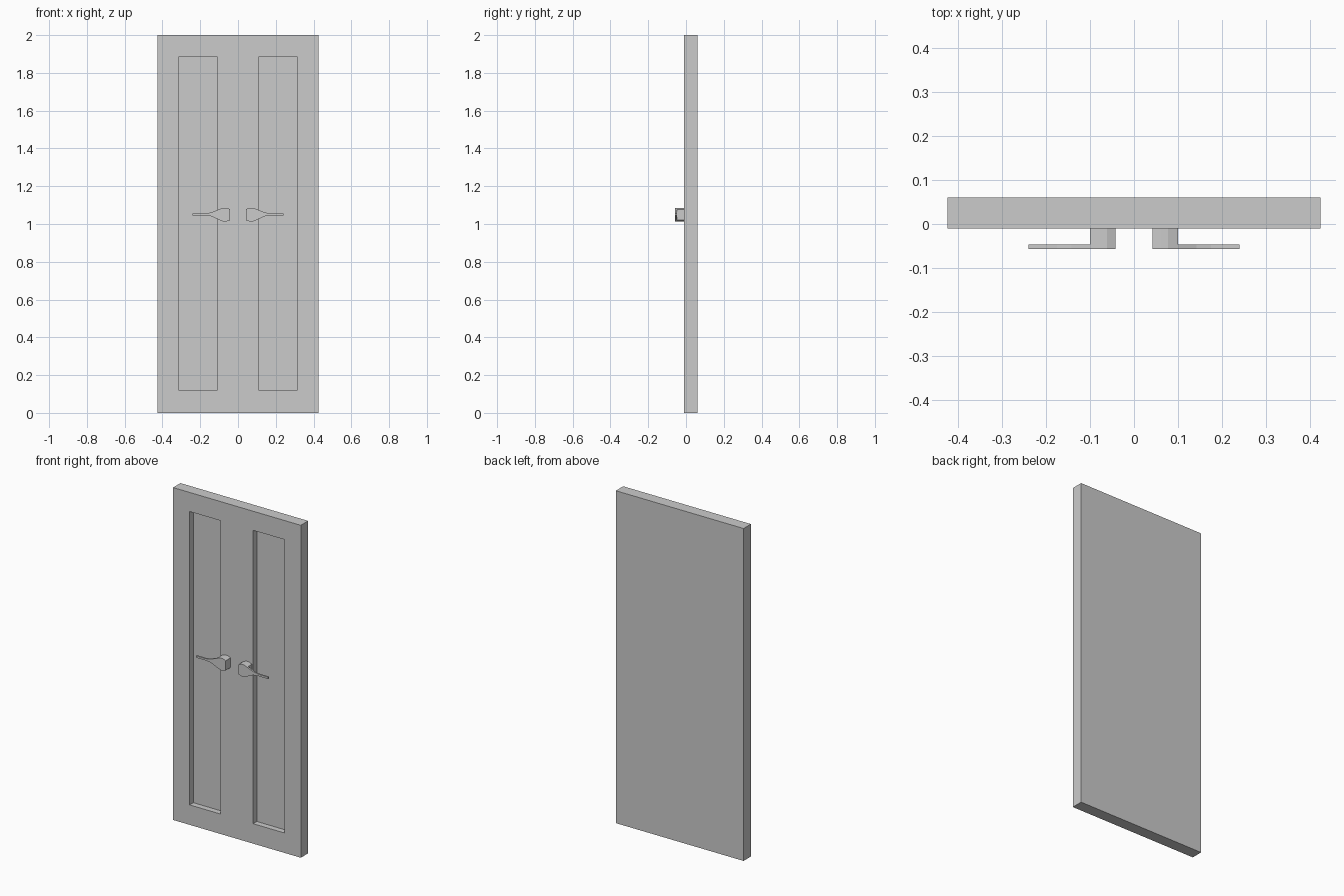
import bpy, bmesh

if "Cube" in bpy.data.objects:
    bpy.data.objects.remove(bpy.data.objects["Cube"])


def finish(name, bm):
    bmesh.ops.recalc_face_normals(bm, faces=bm.faces[:])
    mesh = bpy.data.meshes.new(name)
    bm.to_mesh(mesh)
    bm.free()
    obj = bpy.data.objects.new(name, mesh)
    bpy.context.collection.objects.link(obj)
    return obj


def extrude_y(bm, faces, depth):
    geom = bmesh.ops.extrude_face_region(bm, geom=faces)["geom"]
    verts = [g for g in geom if isinstance(g, bmesh.types.BMVert)]
    bmesh.ops.translate(bm, verts=verts, vec=(0, depth, 0))


def prism(name, outline, y0, y1):
    bm = bmesh.new()
    face = bm.faces.new([bm.verts.new((x, y0, z)) for x, z in outline])
    extrude_y(bm, [face], y1 - y0)
    return finish(name, bm)


FRONT, BACK, RECESS = -0.01, 0.06, 0.035

# Door slab: gridded front face with two sunken panels
xs = [-0.425, -0.315, -0.108, 0.108, 0.315, 0.425]
zs = [0, 0.12, 1.885, 2]
bm = bmesh.new()
grid = [[bm.verts.new((x, FRONT, z)) for z in zs] for x in xs]
panels = []
for i in range(5):
    for k in range(3):
        f = bm.faces.new((grid[i][k], grid[i + 1][k], grid[i + 1][k + 1], grid[i][k + 1]))
        if k == 1 and i in (1, 3):
            panels.append(f)

# Outer edges and flat back
rim = [e for e in bm.edges if e.is_boundary]
geom = bmesh.ops.extrude_edge_only(bm, edges=rim)["geom"]
bmesh.ops.translate(bm, verts=[g for g in geom if isinstance(g, bmesh.types.BMVert)],
                    vec=(0, BACK - FRONT, 0))
bmesh.ops.contextual_create(bm, geom=[g for g in geom if isinstance(g, bmesh.types.BMEdge)])

# Sink the panels
for panel in panels:
    rim = list(panel.edges)
    extrude_y(bm, [panel], RECESS)
    if panel.is_valid:
        bm.faces.remove(panel)
door = finish("door_slab", bm)

# Handles: deep hub against the door and thin lever pointing outward
hub = prism("handle_hub", [(0.042, 1.02), (0.062, 1.013), (0.078, 1.013), (0.10, 1.022),
                           (0.10, 1.078), (0.078, 1.086), (0.062, 1.086), (0.042, 1.078)],
            -0.057, FRONT)
lever = prism("handle_lever", [(0.10, 1.022), (0.142, 1.041), (0.175, 1.044), (0.24, 1.044),
                               (0.24, 1.055), (0.175, 1.055), (0.142, 1.061), (0.10, 1.078)],
              -0.057, -0.047)
for part in (hub, lever):
    mirror = part.modifiers.new("mirror", 'MIRROR')
    mirror.use_axis[0] = True
